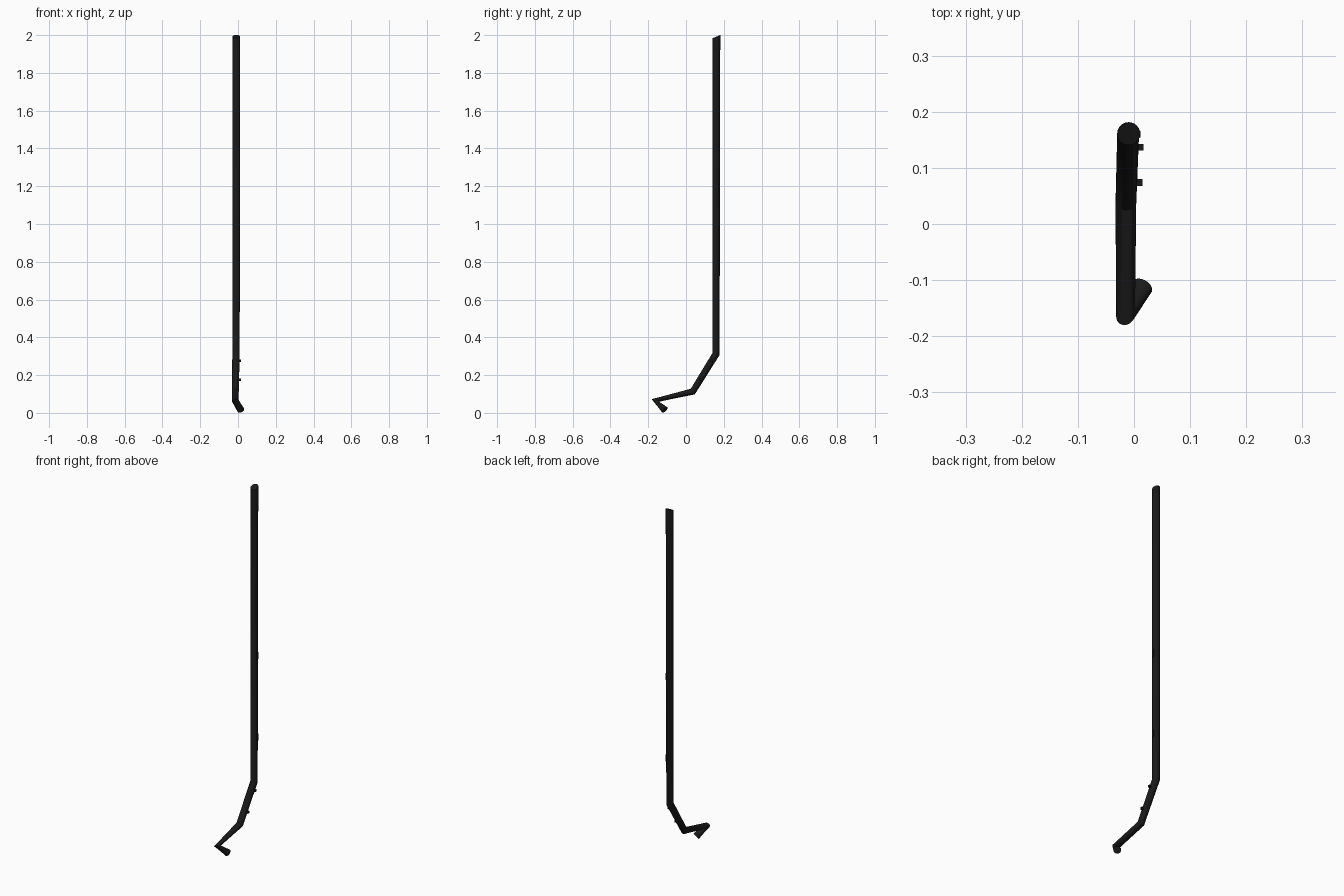
import bpy, bmesh
from math import cos, sin, pi
from mathutils import Vector, Matrix

if "Cube" in bpy.data.objects:
    bpy.data.objects.remove(bpy.data.objects["Cube"])

black = bpy.data.materials.new("black")
black.diffuse_color = (0.01, 0.01, 0.01, 1)
black.use_nodes = True
black.node_tree.nodes["Principled BSDF"].inputs["Base Color"].default_value = black.diffuse_color
SIDES = 24


def finish(bm, name, smooth):
    bmesh.ops.recalc_face_normals(bm, faces=bm.faces)
    me = bpy.data.meshes.new(name)
    bm.to_mesh(me)
    bm.free()
    ob = bpy.data.objects.new(name, me)
    bpy.context.collection.objects.link(ob)
    me.materials.append(black)
    if smooth:
        bpy.context.view_layer.objects.active = ob
        ob.select_set(True)
        bpy.ops.object.shade_smooth_by_angle(angle=0.6)
        ob.select_set(False)


# Bent tube: rings lie in the bisecting plane at each bend, so sharp bends pinch
path = [Vector(p) for p in [(-0.0095, 0.161, 1.992), (-0.0105, 0.159, 0.312),
                            (-0.0145, 0.036, 0.113), (-0.0150, -0.163, 0.066),
                            (0.0145, -0.112, 0.0155)]]
radii = [0.0205, 0.0195, 0.0185, 0.018, 0.0195]
dirs = [(b - a).normalized() for a, b in zip(path, path[1:])]
normals = [Vector((0, 0.42, -1)).normalized()]
normals += [(a + b).normalized() for a, b in zip(dirs, dirs[1:])] + [dirs[-1]]

bm = bmesh.new()
rings = []
side = Vector((1, 0, 0))
for i, (p, n, r) in enumerate(zip(path, normals, radii)):
    u = (side - n * side.dot(n)).normalized()
    v = n.cross(u)
    ring = []
    for k in range(SIDES):
        a = 2 * pi * k / SIDES
        off = u * (cos(a) * r) + v * (sin(a) * r)
        if i == 0:  # slanted cut of the upright, keeping its section round
            x, y = cos(a) * r, -sin(a) * r
            off = Vector((x, y, 0.42 * y))
        ring.append(bm.verts.new(p + off))
    rings.append(ring)
for a, b in zip(rings, rings[1:]):
    for k in range(SIDES):
        j = (k + 1) % SIDES
        bm.faces.new((a[k], a[j], b[j], b[k]))
bm.faces.new(rings[0])
bm.faces.new(rings[-1])
finish(bm, "bent_tube", True)


# Small square studs on the right side of the tube
def stud(name, centre, size):
    bm = bmesh.new()
    bmesh.ops.create_cube(bm, size=1, matrix=Matrix.Translation(centre) @ Matrix.Diagonal((*size, 1)))
    finish(bm, name, False)


stud("upper_stud", (0.007, 0.137, 0.275), (0.020, 0.012, 0.013))
stud("lower_stud", (0.005, 0.074, 0.175), (0.020, 0.012, 0.013))
for i, z in enumerate((1.035, 0.57)):
    stud(f"shaft_stud_{i + 1}", (0.002, 0.160, z), (0.0195, 0.012, 0.04))
